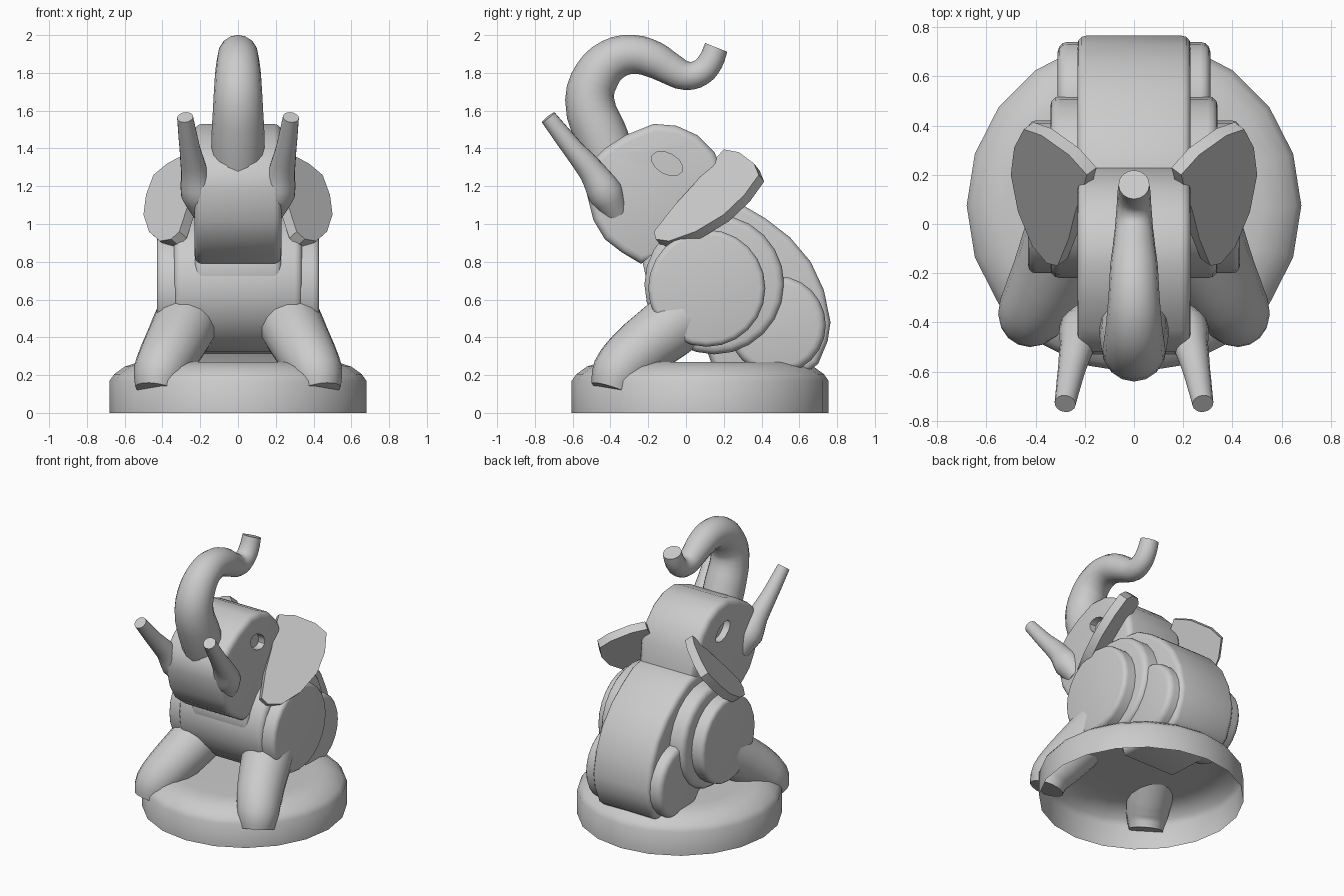
import bpy
import bmesh
from math import cos, sin, pi, radians
from mathutils import Vector

cube = bpy.data.objects.get("Cube")
if cube:
    bpy.data.objects.remove(cube, do_unlink=True)


def activate(obj):
    bpy.ops.object.select_all(action='DESELECT')
    obj.select_set(True)
    bpy.context.view_layer.objects.active = obj


def finish(name, bm, angle=40):
    bmesh.ops.recalc_face_normals(bm, faces=bm.faces)
    mesh = bpy.data.meshes.new(name)
    bm.to_mesh(mesh)
    bm.free()
    obj = bpy.data.objects.new(name, mesh)
    bpy.context.collection.objects.link(obj)
    activate(obj)
    bpy.ops.object.shade_smooth_by_angle(angle=radians(angle))
    return obj


def circle(y, z, ry, rz=None, n=24, tilt=0):
    rz = rz or ry
    pts = []
    for i in range(n):
        u, v = ry * cos(2 * pi * i / n), rz * sin(2 * pi * i / n)
        pts.append((y + u * cos(tilt) - v * sin(tilt), z + u * sin(tilt) + v * cos(tilt)))
    return pts


def slab(name, outline, half, bevel, centre=0):
    """Side outline (y, z) extruded across x, with rounded rims."""
    bm = bmesh.new()
    face = bm.faces.new([bm.verts.new((centre - half, y, z)) for y, z in outline])
    ext = bmesh.ops.extrude_face_region(bm, geom=[face], use_keep_orig=True)
    moved = [g for g in ext['geom'] if isinstance(g, bmesh.types.BMVert)]
    bmesh.ops.translate(bm, verts=moved, vec=(2 * half, 0, 0))
    if bevel:
        rims = [e for e in bm.edges if abs(e.verts[0].co.x - e.verts[1].co.x) < 1e-5]
        bmesh.ops.bevel(bm, geom=rims, offset=bevel, segments=3, profile=0.5, affect='EDGES')
    return finish(name, bm)


def tube(name, path, steps=3):
    """Tapered round limb through (x, y, z, radius) points."""
    curve = bpy.data.curves.new(name, 'CURVE')
    curve.dimensions = '3D'
    curve.bevel_depth = 1
    curve.bevel_resolution = 6
    curve.resolution_u = steps
    curve.use_fill_caps = True
    spline = curve.splines.new('BEZIER')
    spline.bezier_points.add(len(path) - 1)
    for p, (x, y, z, r) in zip(spline.bezier_points, path):
        p.co, p.radius = (x, y, z), r
        p.handle_left_type = p.handle_right_type = 'AUTO'
    obj = bpy.data.objects.new(name, curve)
    bpy.context.collection.objects.link(obj)
    activate(obj)
    bpy.ops.object.convert(target='MESH')
    bpy.ops.object.shade_smooth_by_angle(angle=radians(40))
    return obj


# Hollow round pedestal, open underneath
bm = bmesh.new()
rings = []
for r, z in [(.68, 0), (.68, .17), (.655, .205), (.6, .245), (.53, .268), (.45, .27)]:
    rings.append([bm.verts.new((r * cos(i * pi / 10), .075 + r * sin(i * pi / 10), z)) for i in range(20)])
for a, b in zip(rings, rings[1:]):
    for i in range(20):
        j = (i + 1) % 20
        bm.faces.new((a[i], a[j], b[j], b[i]))
bm.faces.new(rings[-1])
finish("pedestal", bm)

# Seated body with arched back
slab("body", [
    (-.23, .8), (-.2, .66), (-.1, .5), (.1, .36), (.15, .22), (.62, .2), (.7, .26),
    (.75, .38), (.765, .48), (.73, .65), (.66, .8), (.55, .93), (.42, 1.03),
    (.3, 1.1), (.1, 1.14), (-.1, 1.05)], .23, .035)

# Layered haunches, shoulders and upper legs
slab("haunches", circle(.48, .465, .26), .31, .04)
slab("shoulders", circle(.15, .68, .37), .34, .04)
slab("upper_legs", circle(.11, .66, .31), .43, .03)

# Head
head = slab("head", [
    (-.52, 1.31), (-.43, 1.4), (-.32, 1.47), (-.17, 1.53), (-.05, 1.52), (.06, 1.47),
    (.15, 1.38), (.21, 1.25), (.23, 1.1), (.1, .95), (-.1, .83), (-.24, .79),
    (-.34, .85), (-.43, .92), (-.49, 1.02), (-.53, 1.18)], .23, .04)

# Oval eye sockets
for side in (1, -1):
    cutter = slab("eye_cutter", circle(-.1, 1.32, .09, .055, 12, -.5), .06, 0, side * .24)
    cutter.hide_render = True
    activate(head)
    mod = head.modifiers.new("eye", 'BOOLEAN')
    mod.operation = 'DIFFERENCE'
    mod.object = cutter
    bpy.ops.object.modifier_apply(modifier=mod.name)
    bpy.data.objects.remove(cutter, do_unlink=True)
activate(head)
bpy.ops.object.shade_smooth_by_angle(angle=radians(40))

# Raised trunk
tube("trunk", [
    (0, -.37, 1.28, .14), (0, -.455, 1.48, .14), (0, -.51, 1.66, .13), (0, -.47, 1.79, .122),
    (0, -.39, 1.87, .112), (0, -.28, 1.898, .103), (0, -.17, 1.87, .097),
    (0, -.08, 1.82, .085), (0, 0, 1.785, .076), (0, .08, 1.803, .07),
    (0, .13, 1.86, .067), (0, .16, 1.935, .063)])


def ear(name, side):
    """Flat plate turned outward, forward and up."""
    normal = Vector((.67, -.49, .6)).normalized()
    root = Vector((.205, .2, 1.38))
    outline = [
        (.15, 1.34), (.2, 1.395), (.28, 1.38), (.36, 1.32), (.385, 1.26), (.31, 1.155),
        (.2, 1.05), (.05, .96), (-.09, .91), (-.16, .92), (-.17, .96), (-.06, 1.1), (.05, 1.22)]
    bm = bmesh.new()
    front, back = [], []
    for y, z in outline:
        x = root.x - (normal.y * (y - root.y) + normal.z * (z - root.z)) / normal.x
        p = Vector((x, y, z))
        for ring, co in ((front, p), (back, p - normal * .06)):
            ring.append(bm.verts.new((side * co.x, co.y, co.z)))
    bm.faces.new(front)
    bm.faces.new(back[::-1])
    for i in range(len(front)):
        bm.faces.new((front[i - 1], back[i - 1], back[i], front[i]))
    finish(name, bm)


# Paired ears, tusks and front legs
for label, s in (("left", 1), ("right", -1)):
    ear(label + "_ear", s)
    tube(label + "_tusk", [
        (s * .17, -.37, 1.06, .07), (s * .21, -.43, 1.17, .095), (s * .232, -.5, 1.28, .07),
        (s * .255, -.6, 1.4, .055), (s * .28, -.73, 1.565, .043)])
    tube(label + "_front_leg", [
        (s * .26, 0, .52, .17), (s * .29, -.09, .45, .17), (s * .37, -.28, .3, .155),
        (s * .415, -.36, .21, .14), (s * .43, -.39, .12, .115)])
